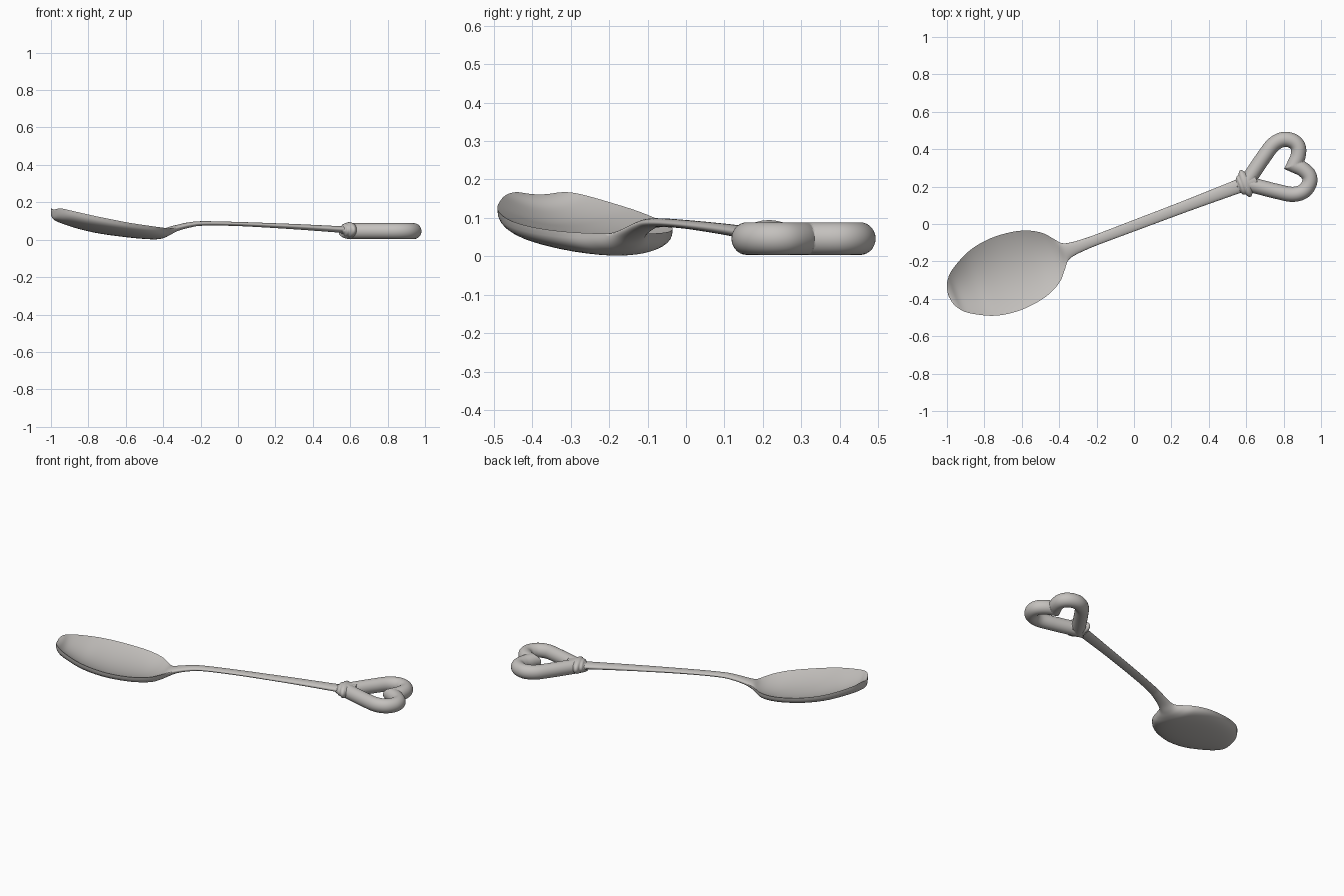
import bpy, bmesh, math
from mathutils import Vector

if "Cube" in bpy.data.objects:
    bpy.data.objects.remove(bpy.data.objects["Cube"])

ANGLE = math.radians(20.7)   # the spoon lies diagonally in plan
N = 48                       # points round each cross-section

metal = bpy.data.materials.new("warm_grey_metal")
metal.diffuse_color = (0.55, 0.53, 0.51, 1)
metal.use_nodes = True
metal.node_tree.nodes["Principled BSDF"].inputs["Base Color"].default_value = metal.diffuse_color


def smooth_rows(rows, steps):
    """Catmull-Rom resampling of a list of tuples."""
    out = []
    for i in range(len(rows) - 1):
        a, b = rows[max(i - 1, 0)], rows[i]
        c, d = rows[i + 1], rows[min(i + 2, len(rows) - 1)]
        for s in range(steps):
            t = s / steps
            out.append([0.5 * (2 * q + (r - p) * t + (2 * p - 5 * q + 4 * r - e) * t * t
                               + (3 * q - p - 3 * r + e) * t ** 3)
                        for p, q, r, e in zip(a, b, c, d)])
    return out + [list(rows[-1])]


def loft(bm, rings):
    loops = [[bm.verts.new(p) for p in ring] for ring in rings]
    n = len(loops[0])
    for a, b in zip(loops, loops[1:]):
        for i in range(n):
            j = (i + 1) % n
            bm.faces.new((a[i], a[j], b[j], b[i]))
    bm.faces.new(loops[0])
    bm.faces.new(loops[-1][::-1])


def finish(bm, name, mirror=False):
    bmesh.ops.recalc_face_normals(bm, faces=bm.faces)
    me = bpy.data.meshes.new(name)
    bm.to_mesh(me)
    bm.free()
    me.materials.append(metal)
    ob = bpy.data.objects.new(name, me)
    bpy.context.collection.objects.link(ob)
    ob.rotation_euler.z = ANGLE
    ob.location.y = -0.009
    if mirror:
        m = ob.modifiers.new("mirror", 'MIRROR')
        m.use_axis = (False, True, False)
    bpy.ops.object.select_all(action='DESELECT')
    ob.select_set(True)
    bpy.context.view_layer.objects.active = ob
    bpy.ops.object.shade_smooth_by_angle(angle=math.radians(50))
    return ob


# Bowl and handle: position, half width, rim height, underside, top rise, bowl-ness
stations = [
    (-1.060, .004, .155, .130, .000, 1), (-1.053, .045, .165, .112, -.004, 1),
    (-1.035, .080, .166, .100, -.015, 1), (-1.0, .118, .156, .087, -.033, 1),
    (-.92, .165, .135, .063, -.045, 1), (-.85, .192, .119, .046, -.045, 1),
    (-.77, .206, .103, .031, -.045, 1), (-.69, .207, .089, .020, -.042, 1),
    (-.60, .195, .077, .010, -.040, 1), (-.53, .172, .069, .004, -.037, 1),
    (-.47, .135, .063, .002, -.026, 1), (-.43, .090, .060, .009, -.012, .8),
    (-.395, .050, .059, .023, .008, .4), (-.35, .036, .066, .045, .013, 0),
    (-.28, .030, .080, .064, .013, 0), (-.20, .028, .087, .075, .012, 0),
    (0, .029, .084, .073, .011, 0), (.30, .031, .072, .057, .013, 0),
    (.55, .036, .058, .040, .016, 0), (.63, .038, .053, .034, .018, 0)]
rings = []
for u, w, rim, under, rise, bowl in smooth_rows(stations, 5):
    bowl = min(max(bowl, 0), 1)
    ring = []
    for i in range(N):
        a = 2 * math.pi * i / N
        s = abs(math.sin(a))
        if i < N // 2:
            z = rim + rise * s ** (1 + bowl)
        else:
            z = rim - (rim - under) * s ** (1 - .3 * bowl)
        ring.append((u, w * math.cos(a), z))
    rings.append(ring)
bm = bmesh.new()
loft(bm, rings)
finish(bm, "bowl_and_handle")

# Collar: flattened turned ring between handle and heart
collar = [(.585, .034, .018), (.598, .040, .024), (.606, .052, .034), (.618, .056, .037),
          (.626, .070, .041), (.636, .076, .043), (.646, .072, .041), (.656, .060, .038),
          (.675, .056, .036), (.70, .045, .032)]
bm = bmesh.new()
loft(bm, [[(u, w * math.cos(2 * math.pi * i / N), .051 + h * math.sin(2 * math.pi * i / N))
           for i in range(N)] for u, w, h in smooth_rows(collar, 3)])
finish(bm, "collar")

# Heart loop: half tube cut on the centre line, then mirrored
path = [Vector((u, v, .046)) for u, v in smooth_rows(
    [(.60, -.03), (.645, .003), (.70, .043), (.78, .099), (.85, .142), (.91, .149),
     (.955, .122), (.970, .082), (.952, .038), (.918, .002), (.885, -.03)], 8)]
R = .0425
rings = []
for i, p in enumerate(path):
    t = (path[min(i + 1, len(path) - 1)] - path[max(i - 1, 0)]).normalized()
    side = Vector((-t.y, t.x, 0))
    rings.append([p + side * R * .95 * math.cos(2 * math.pi * k / 28)
                  + Vector((0, 0, R * math.sin(2 * math.pi * k / 28))) for k in range(28)])
bm = bmesh.new()
loft(bm, rings)
bmesh.ops.bisect_plane(bm, geom=bm.verts[:] + bm.edges[:] + bm.faces[:],
                       plane_co=(0, 0, 0), plane_no=(0, 1, 0), clear_inner=True)
finish(bm, "heart_loop", mirror=True)
